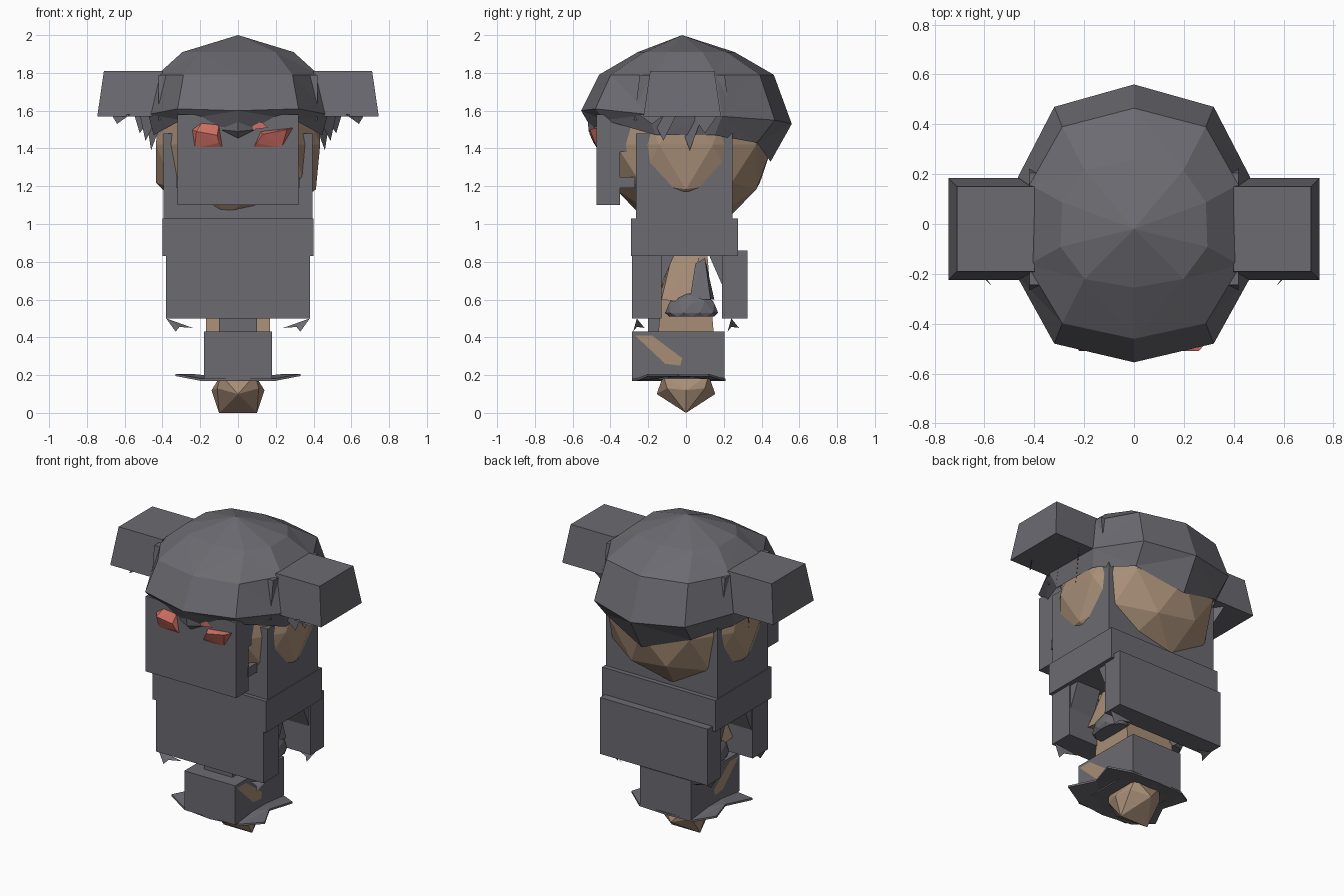
import bpy
import bmesh
from mathutils import Vector, Matrix

old = bpy.data.objects.get("Cube")
if old:
    bpy.data.objects.remove(old, do_unlink=True)


def material(name, rgb):
    m = bpy.data.materials.new(name)
    m.use_nodes = True
    m.diffuse_color = (*rgb, 1)
    m.node_tree.nodes["Principled BSDF"].inputs["Base Color"].default_value = (*rgb, 1)
    return m


GREY = material("slate grey cloth", (0.145, 0.145, 0.165))
SKIN = material("tan skin", (0.39, 0.27, 0.185))
RED = material("coral red", (0.62, 0.16, 0.125))


def finish(name, bm, mat, mirror=False):
    bmesh.ops.recalc_face_normals(bm, faces=bm.faces)
    mesh = bpy.data.meshes.new(name)
    bm.to_mesh(mesh)
    bm.free()
    mesh.materials.append(mat)
    ob = bpy.data.objects.new(name, mesh)
    bpy.context.collection.objects.link(ob)
    if mirror:
        ob.modifiers.new("mirror", "MIRROR").use_axis[0] = True
    return ob


def box(name, lo, hi, mat=GREY, mirror=False, taper=0.0):
    """Box between two corners; taper draws the top in on y."""
    lo, hi = Vector(lo), Vector(hi)
    bm = bmesh.new()
    bmesh.ops.create_cube(bm, size=1)
    for v in bm.verts:
        top = v.co.z > 0
        v.co = (lo + hi) / 2 + v.co * (hi - lo)
        if top:
            v.co.y += taper if v.co.y < (lo.y + hi.y) / 2 else -taper
    return finish(name, bm, mat, mirror)


def ball(name, centre, radii, mat, mirror=False):
    bm = bmesh.new()
    bmesh.ops.create_icosphere(bm, subdivisions=2, radius=1.0)
    bm.transform(Matrix.Translation(centre) @ Matrix.Diagonal((*radii, 1)))
    return finish(name, bm, mat, mirror)


def hull(name, points, mat, mirror=False):
    bm = bmesh.new()
    for p in points:
        bm.verts.new(p)
    bmesh.ops.convex_hull(bm, input=bm.verts)
    return finish(name, bm, mat, mirror)


def sheet(name, points, mat=GREY, mirror=True):
    bm = bmesh.new()
    bm.faces.new([bm.verts.new(p) for p in points])
    bmesh.ops.triangulate(bm, faces=bm.faces)
    return finish(name, bm, mat, mirror)


# Faceted hood: ten-sided rings rising to a peak, with a rim dipping at the back
half = [(0, 0.56), (0.32, 0.47), (0.465, 0.19), (0.475, -0.2), (0.32, -0.48), (0, -0.555)]
outline = half + [(-x, y) for x, y in reversed(half[1:-1])]
SIDES = len(outline)


def ring(sx, sy, heights):
    """Scaled outline with one height per row of points, back to front."""
    return [Vector((x * sx, y * sy, heights[min(i, SIDES - i)]))
            for i, (x, y) in enumerate(outline)]


rings = [ring(0.94, 0.8, (1.33, 1.43, 1.47, 1.47, 1.55, 1.5)),
         ring(1, 1, (1.53, 1.55, 1.57, 1.58, 1.61, 1.6)),
         ring(0.9, 0.83, (1.79,) * 6),
         ring(0.62, 0.46, (1.91,) * 6)]
for p in rings[0]:
    if p.y < -0.3:
        p.y *= 1.12
bm = bmesh.new()
rows = [[bm.verts.new(p) for p in r] for r in rings]
for low, high in zip(rows, rows[1:]):
    for i in range(SIDES):
        j = (i + 1) % SIDES
        bm.faces.new((low[i], low[j], high[j], high[i]))
peak = bm.verts.new((0, -0.02, 2.0))
for i in range(SIDES):
    bm.faces.new((rows[-1][i], rows[-1][(i + 1) % SIDES], peak))
bmesh.ops.triangulate(bm, faces=bm.faces)
finish("hood", bm, GREY)

# Head with flattened temples, neck wrap and face mask
head = ball("head", (0, 0, 1.42), (0.485, 0.46, 0.45), SKIN)
for v in head.data.vertices:
    v.co.x = max(-0.435, min(0.435, v.co.x))
box("neck_wrap", (-0.395, -0.265, 1.0), (0.395, 0.245, 1.48))
box("face_mask", (-0.32, -0.475, 1.1), (0.32, -0.35, 1.58))
box("mask_flap", (0.26, -0.36, 1.38), (0.32, -0.28, 1.58), mirror=True)
box("mask_strap", (0.29, -0.36, 1.19), (0.325, -0.27, 1.25), mirror=True)

# Slanted eyes and the brow between them
hull("left_eye", [(0.08, -0.47, 1.4), (0.23, -0.47, 1.4), (0.295, -0.47, 1.51), (0.12, -0.47, 1.49),
                  (0.1, -0.49, 1.43), (0.13, -0.51, 1.475), (0.26, -0.51, 1.5)], RED)
hull("right_eye", [(-0.08, -0.47, 1.4), (-0.23, -0.47, 1.4), (-0.245, -0.47, 1.5), (-0.1, -0.47, 1.53),
                   (-0.19, -0.47, 1.54), (-0.1, -0.49, 1.43), (-0.11, -0.505, 1.47),
                   (-0.22, -0.51, 1.49)], RED)
sheet("eye_corner", [(0.07, -0.483, 1.54), (0.13, -0.483, 1.535), (0.16, -0.483, 1.51),
                     (0.08, -0.483, 1.5)], RED, False)
hull("brow", [(-0.1, -0.47, 1.5), (0.1, -0.47, 1.5), (0, -0.515, 1.49), (0, -0.47, 1.45),
              (0, -0.52, 1.54)], GREY)

# Side blocks of the hood, with mounting flanges and torn hems
side = box("side_block", (0.4, -0.225, 1.57), (0.745, 0.185, 1.81), mirror=True, taper=0.035)
for v in side.data.vertices:
    if v.co.x > 0.7 and v.co.z > 1.7:
        v.co.x -= 0.035
box("side_flange", (0.36, -0.275, 1.55), (0.42, 0.235, 1.79), mirror=True, taper=0.03)
for y, x, drop in ((-0.18, 0.62, 0.05), (-0.12, 0.47, 0.14), (0.02, 0.44, 0.19), (0.1, 0.5, 0.1)):
    sheet("torn_hem", [(x - 0.05, y - 0.07, 1.58), (x + 0.05, y + 0.07, 1.58),
                       (x + 0.02, y, 1.58 - drop)])

# Collar band and the front and back panels of the tunic
box("collar_band", (-0.4, -0.29, 0.83), (0.4, 0.275, 1.03))
box("tunic_front", (-0.38, -0.285, 0.5), (0.38, -0.13, 0.84))
box("tunic_back", (-0.38, 0.19, 0.5), (0.38, 0.325, 0.86))
for y, inward in ((-0.13, 1), (0.19, -1)):
    hull("armhole_corner", [(0.2, y, 0.84), (0.37, y, 0.84), (0.2, y + inward * 0.07, 0.84),
                            (0.37, y + inward * 0.07, 0.84), (0.2, y, 0.68), (0.37, y, 0.68)],
         GREY, True)
for y in (-0.26, 0.24):
    sheet("tunic_tatter", [(0.38, y, 0.5), (0.24, y + 0.04, 0.45), (0.31, y, 0.455),
                           (0.33, y - 0.02, 0.43)])

# Inner body, small arms with a sleeve behind, and gloved hands
box("inner_torso", (-0.17, -0.15, 0.38), (0.17, 0.15, 0.88), SKIN, taper=0.04)
box("waist_patch", (-0.1, -0.2, 0.4), (0.1, -0.14, 0.52))
hull("upper_arm", [(0.12, -0.15, 0.62), (0.12, 0.04, 0.58), (0.24, -0.13, 0.6), (0.24, 0.04, 0.58),
                   (0.17, -0.07, 0.85), (0.17, 0.07, 0.85)], SKIN, True)
hull("sleeve", [(0.12, 0.02, 0.6), (0.25, 0.02, 0.6), (0.12, 0.15, 0.6), (0.25, 0.13, 0.6),
                (0.21, 0.05, 0.79), (0.21, 0.1, 0.82)], GREY, True)
hand = ball("hand", (0.2, 0.03, 0.53), (0.08, 0.14, 0.115), GREY, True)
for v in hand.data.vertices:
    v.co.z = max(v.co.z, 0.51)

# Hip block with bare side patches and a flared ragged hem
box("hip_block", (-0.18, -0.285, 0.18), (0.18, 0.205, 0.43))
sheet("hip_patch", [(0.184, -0.27, 0.41), (0.184, -0.18, 0.41), (0.184, -0.02, 0.29),
                    (0.184, -0.03, 0.25), (0.184, -0.11, 0.26)], SKIN)
bm = bmesh.new()
edge = [(0, -0.285), (0.2, -0.26), (0.33, -0.2), (0.25, -0.04), (0.3, 0.12), (0.19, 0.2), (0, 0.21)]
edge += [(-x, y) for x, y in reversed(edge[1:-1])]
hem = bm.faces.new([bm.verts.new((x, y, 0.195 if abs(x) > 0.22 else 0.17)) for x, y in edge])
for v in bmesh.ops.extrude_face_region(bm, geom=[hem])["geom"]:
    if isinstance(v, bmesh.types.BMVert):
        v.co.z += 0.012
bmesh.ops.triangulate(bm, faces=bm.faces)
finish("flared_hem", bm, GREY)

# Foot: a faceted lump narrowing to a ridge
foot = []
for s in (-1, 1):
    foot += [(s * 0.1, 0, 0.0), (s * 0.14, 0, 0.12), (0, s * 0.155, 0.1)]
    for t in (-1, 1):
        foot += [(s * 0.11, t * 0.1, 0.13), (s * 0.09, t * 0.12, 0.2)]
hull("foot", foot, SKIN)
